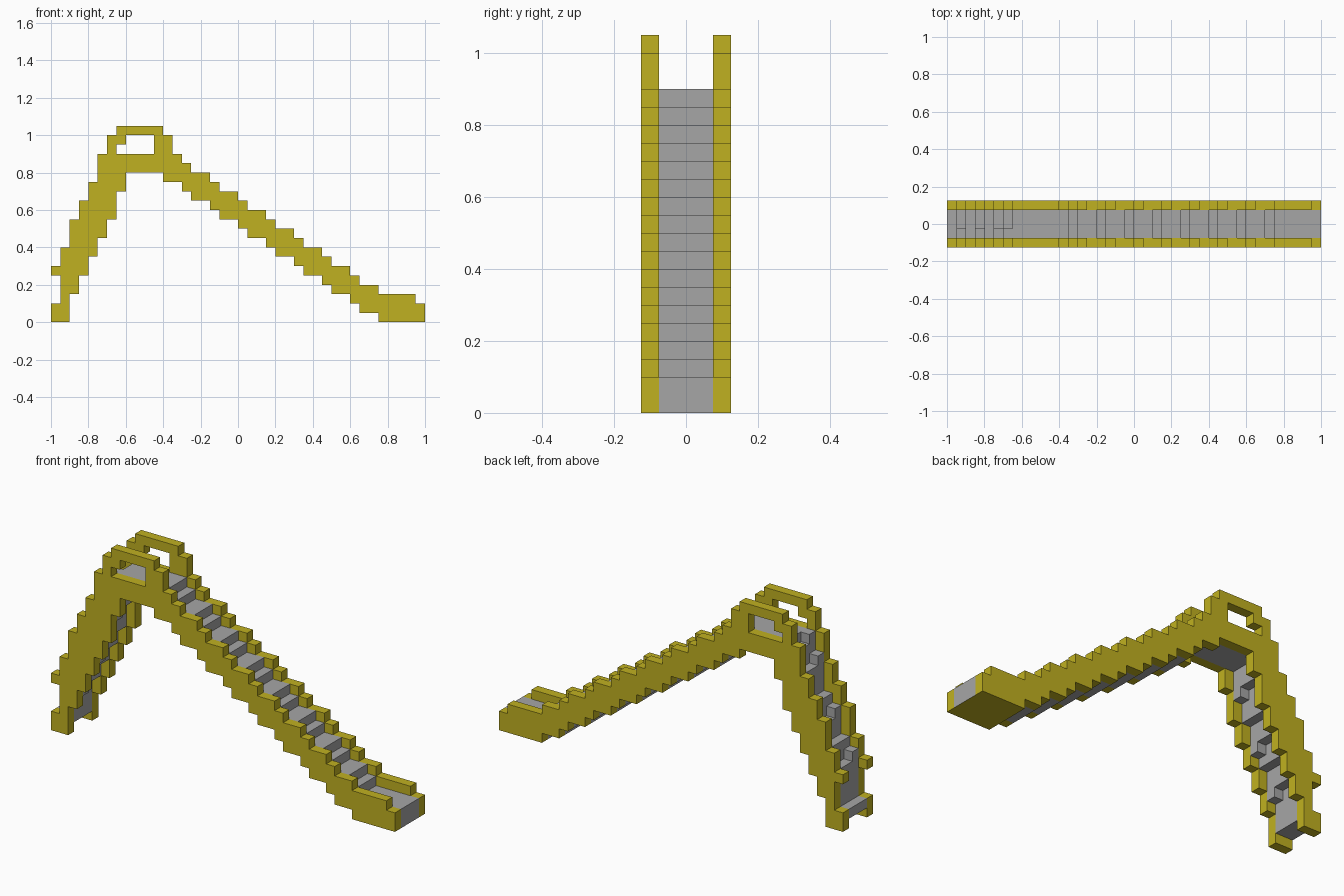
import bpy, bmesh
from mathutils import Vector

if "Cube" in bpy.data.objects:
    bpy.data.objects.remove(bpy.data.objects["Cube"], do_unlink=True)

U = 0.05  # block size


def material(name, rgb):
    m = bpy.data.materials.new(name)
    m.diffuse_color = (*rgb, 1)
    m.use_nodes = True
    bsdf = m.node_tree.nodes["Principled BSDF"]
    bsdf.inputs["Base Color"].default_value = (*rgb, 1)
    bsdf.inputs["Roughness"].default_value = 0.8
    return m


yellow = material("mustard_yellow", (0.53, 0.44, 0.015))
grey = material("mid_grey", (0.38, 0.38, 0.38))


def build(name, cells, mats):
    """Skin a set of (x, y, z) blocks and merge the flat areas."""
    bm = bmesh.new()
    verts = {}

    def vert(p):
        if p not in verts:
            verts[p] = bm.verts.new(((p[0] - 20) * U, (p[1] - 2.5) * U, p[2] * U))
        return verts[p]

    for c in sorted(cells):
        for axis in range(3):
            for side in (0, 1):
                n = list(c)
                n[axis] += 1 if side else -1
                if tuple(n) in cells:
                    continue
                a, b = (axis + 1) % 3, (axis + 2) % 3
                loop = []
                for da, db in ((0, 0), (1, 0), (1, 1), (0, 1)):
                    p = list(c)
                    p[axis] += side
                    p[a] += da
                    p[b] += db
                    loop.append(vert(tuple(p)))
                bm.faces.new(loop if side else loop[::-1])
    bmesh.ops.dissolve_limit(bm, angle_limit=0.01, verts=bm.verts[:], edges=bm.edges[:])
    bm.normal_update()
    # The underside resting on the ground takes the second colour
    if len(mats) > 1:
        for f in bm.faces:
            if f.normal.z < -0.9 and f.calc_center_median().z < 0.001:
                f.material_index = 1
    me = bpy.data.meshes.new(name)
    bm.to_mesh(me)
    bm.free()
    for m in mats:
        me.materials.append(m)
    ob = bpy.data.objects.new(name, me)
    bpy.context.collection.objects.link(ob)
    return ob


# Side wall: bottom and top of each column, in blocks
span = {0: (0, 2), 1: (0, 8), 2: (3, 11), 3: (5, 13), 4: (7, 15), 5: (9, 18), 6: (11, 20),
        7: (14, 21), 12: (15, 20), 13: (15, 18), 14: (14, 17), 39: (0, 2)}
for i in range(8, 12):
    span[i] = (16, 21)
for i in range(15, 35):
    n = i - 15
    drop = n // 3 * 2 + (n % 3 == 2)
    span[i] = (13 - drop, 16 - drop)
for i in range(35, 39):
    span[i] = (0, 3)

wall = {(i, k) for i, (lo, hi) in span.items() for k in range(lo, hi)}
wall.add((0, 5))                                            # small grip at the rear
wall -= {(7, 18)} | {(i, k) for i in (8, 9, 10) for k in (18, 19)}   # handrail opening
for name, j in (("front_wall", 0), ("back_wall", 4)):
    build(name, {(i, j, k) for i, k in wall}, [yellow])


def strip(columns):
    return {(i, j, k) for i, (lo, hi) in columns.items() for k in range(lo, hi) for j in (1, 2, 3)}


# Platform
build("platform", strip({i: (16, 18) for i in range(7, 13)}), [grey])

# Slide bed, one block ahead of the wall steps
bed = {i: (span[i][0], span[i + 1][1]) for i in range(13, 35)}
build("slide_bed", strip(bed), [grey])
build("slide_foot", strip({i: (0, 2) for i in range(35, 40)}), [grey, yellow])

# Ladder treads, set back between the walls
ladder = {i: (span[i + 1][0], span[i + 2][0] + 1) for i in range(1, 6)}
ladder[1] = (1, 6)
ladder[6] = (14, 17)
ladder[0] = (1, 2)
cells = strip(ladder)
# Footholds on one side of the treads, above and below
cells |= {(i, 1, ladder[i][1]) for i in (1, 3, 5, 6)}
cells |= {(i, 1, ladder[i][0] - 1) for i in (2, 4, 6)}
build("ladder_steps", cells, [grey])
